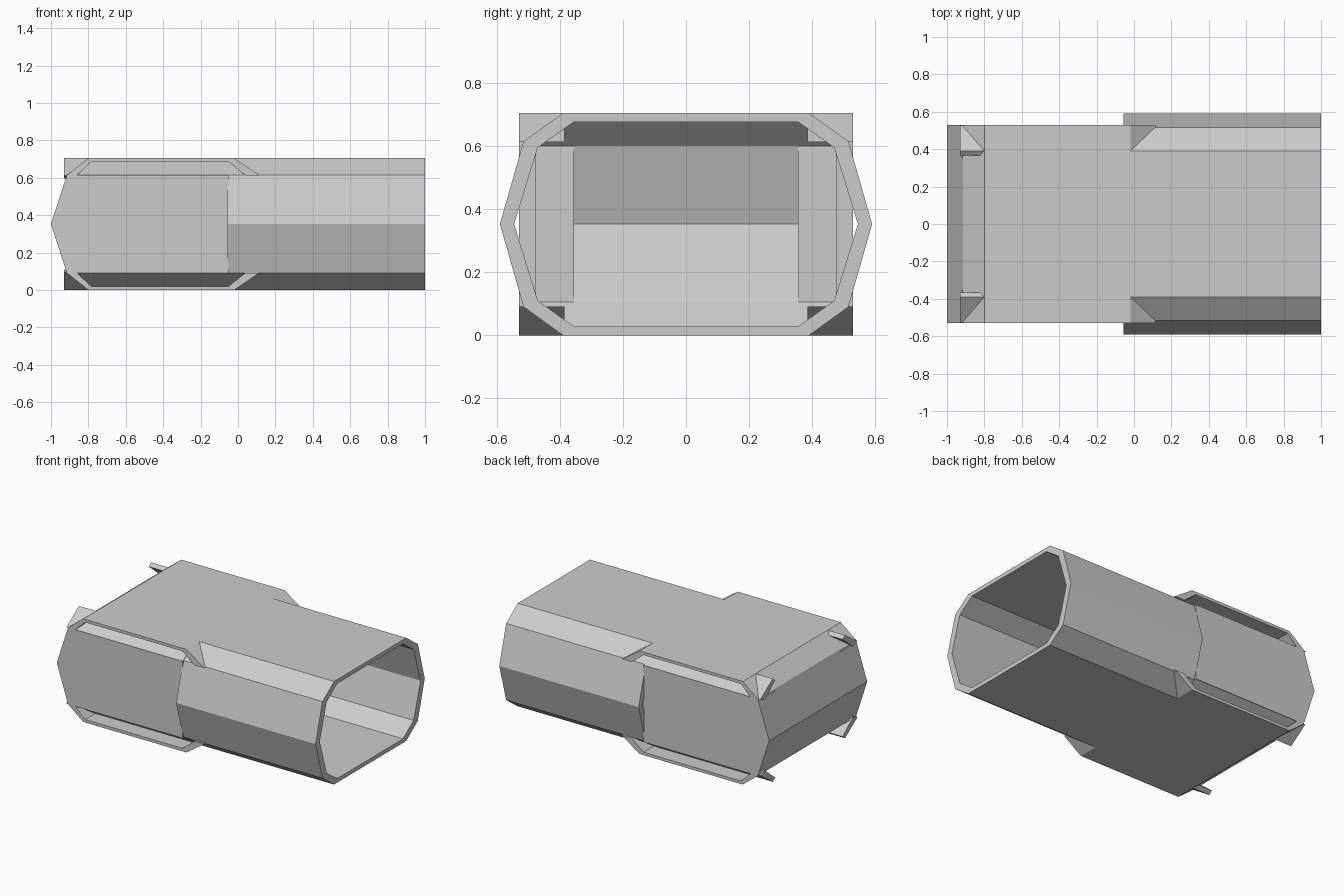
import bpy, bmesh

if "Cube" in bpy.data.objects:
    bpy.data.objects.remove(bpy.data.objects["Cube"])

H = 0.705  # overall height


def strip(name, outer, inner, axis, a, b, closed=False):
    """Thick wall: 2D outer/inner lines swept along an axis from a to b."""
    bm = bmesh.new()

    def vert(p, t):
        return bm.verts.new((t, p[0], p[1]) if axis == 'x' else (p[0], t, p[1]))

    oa, ob = [vert(p, a) for p in outer], [vert(p, b) for p in outer]
    ia, ib = [vert(p, a) for p in inner], [vert(p, b) for p in inner]
    n = len(outer)
    for i in range(n if closed else n - 1):
        j = (i + 1) % n
        for q in ((oa[i], oa[j], ob[j], ob[i]), (ia[i], ia[j], ib[j], ib[i]),
                  (oa[i], oa[j], ia[j], ia[i]), (ob[i], ob[j], ib[j], ib[i])):
            bm.faces.new(q)
    if not closed:
        for i in (0, n - 1):
            bm.faces.new((oa[i], ob[i], ib[i], ia[i]))
    bmesh.ops.recalc_face_normals(bm, faces=bm.faces)
    me = bpy.data.meshes.new(name)
    bm.to_mesh(me)
    bm.free()
    ob_ = bpy.data.objects.new(name, me)
    bpy.context.collection.objects.link(ob_)
    return ob_


def flip(pts, sy, top):
    """Mirror a (horizontal, z) list across the centre planes."""
    return [(sy * p[0], p[1] if top else H - p[1]) for p in pts]


def full_ring(q):
    """Complete a right-hand side profile (bottom to top) into a ring."""
    return q + [(-y, z) for y, z in reversed(q)]


# Main open tube running to +x
outer_q = [(0.39, 0), (0.515, 0.09), (0.59, H / 2), (0.515, H - 0.09), (0.39, H)]
inner_q = [(0.355, 0.028), (0.47, 0.11), (0.545, H / 2), (0.47, H - 0.11), (0.355, H - 0.028)]
strip("main_tube", full_ring(outer_q), full_ring(inner_q), 'x', -0.055, 1, True)

# Crosswise shell: roof, pointed rear cap and floor in one folded wall
top_o = [(-0.02, H), (-0.80, H), (-0.915, 0.615)]
top_i = [(-0.02, H - 0.02), (-0.785, H - 0.02), (-0.875, 0.6)]
shell_o = top_o + [(-1, H / 2)] + [(x, H - z) for x, z in reversed(top_o)]
shell_i = top_i + [(-0.955, H / 2)] + [(x, H - z) for x, z in reversed(top_i)]
strip("rear_shell", shell_o, shell_i, 'y', -0.53, 0.53)

panel_l = [(-0.915, 0.09), (-1, H / 2), (-0.915, 0.615)]
panel_r = [(-0.05, 0.09), (-0.05, H / 2), (-0.05, 0.615)]
for sy, side in ((-1, "front"), (1, "back")):
    # Flat side panel closing the crosswise shell
    strip(f"{side}_side_panel", panel_l, panel_r, 'y', sy * 0.475, sy * 0.53)
    # Inner wall strip beside the rear cap
    strip(f"{side}_inner_end_wall", [(sy * 0.355, 0.1), (sy * 0.355, 0.605)],
          [(sy * 0.48, 0.1), (sy * 0.48, 0.605)], 'x', -0.92, -0.875)
    for top in (True, False):
        tag = f"{side}_{'upper' if top else 'lower'}"
        # Sloped corner wall behind the slot, ending in a fin past the cap
        strip(f"{tag}_corner_wall", flip([(0.39, H), (0.527, 0.612)], sy, top),
              flip([(0.365, H - 0.02), (0.475, 0.595)], sy, top), 'x', -0.93, -0.05)
        # Sloped end of the slot frame resting on the main tube
        strip(f"{tag}_frame_end", flip([(-0.02, H), (0.115, 0.613)], 1, top),
              flip([(-0.05, H - 0.02), (0.04, 0.613)], 1, top), 'y', sy * 0.385, sy * 0.53)
